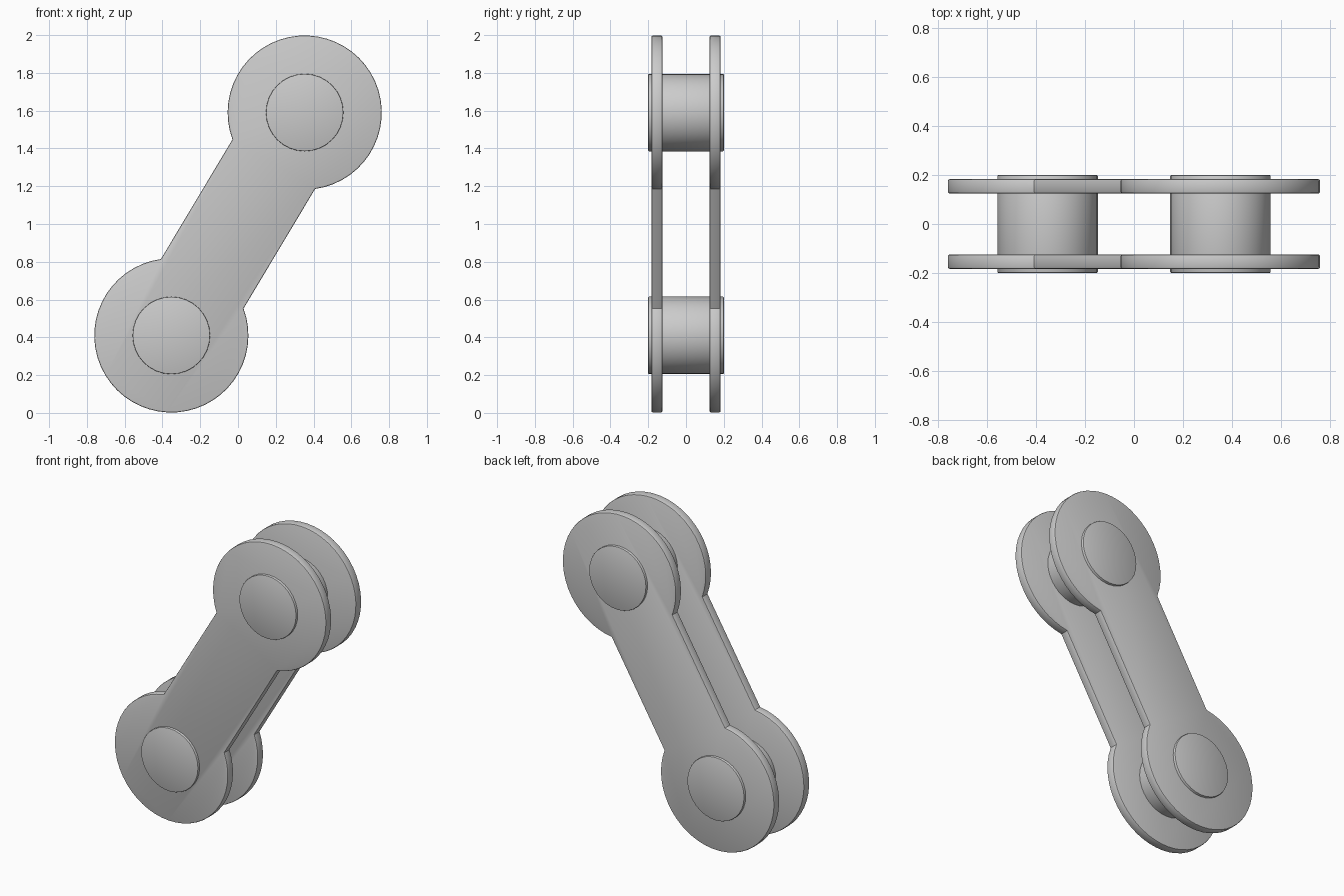
import bpy, bmesh, math
from mathutils import Vector

cube = bpy.data.objects.get("Cube")
if cube:
    bpy.data.objects.remove(cube, do_unlink=True)

steel = bpy.data.materials.new("light grey steel")
steel.use_nodes = True
GREY = (0.6, 0.6, 0.6, 1)
steel.diffuse_color = GREY
steel.node_tree.nodes["Principled BSDF"].inputs["Base Color"].default_value = GREY

LOW, HIGH = Vector((-0.353, 0.41)), Vector((0.353, 1.59))
EYE_R, PIN_R, BAR_HALF = 0.408, 0.205, 0.255
AXIS = math.atan2(HIGH.y - LOW.y, HIGH.x - LOW.x)


def prism(name, outline, y0, y1, bevel):
    """Extrude an (x, z) outline from y0 to y1 and soften its rims."""
    bm = bmesh.new()
    face = bm.faces.new([bm.verts.new((x, y0, z)) for x, z in outline])
    moved = bmesh.ops.extrude_face_region(bm, geom=[face])["geom"]
    verts = [v for v in moved if isinstance(v, bmesh.types.BMVert)]
    bmesh.ops.translate(bm, verts=verts, vec=(0, y1 - y0, 0))
    bmesh.ops.recalc_face_normals(bm, faces=bm.faces)
    rims = [e for e in bm.edges if abs(e.verts[0].co.y - e.verts[1].co.y) < 1e-5]
    bmesh.ops.bevel(bm, geom=rims, offset=bevel, segments=2, profile=0.5,
                    affect='EDGES', clamp_overlap=True)
    mesh = bpy.data.meshes.new(name)
    bm.to_mesh(mesh)
    bm.free()
    mesh.materials.append(steel)
    obj = bpy.data.objects.new(name, mesh)
    bpy.context.collection.objects.link(obj)
    bpy.ops.object.select_all(action='DESELECT')
    obj.select_set(True)
    bpy.context.view_layer.objects.active = obj
    bpy.ops.object.shade_smooth_by_angle(angle=math.radians(35))


def arc(centre, radius, start, sweep, steps):
    return [(centre.x + radius * math.cos(start + sweep * i / steps),
             centre.y + radius * math.sin(start + sweep * i / steps))
            for i in range(steps + 1)]


# Side plates: two round eyes joined by a straight bar
neck = math.asin(BAR_HALF / EYE_R)
sweep = 2 * (math.pi - neck)
outline = (arc(LOW, EYE_R, AXIS + neck, sweep, 40)
           + arc(HIGH, EYE_R, AXIS + math.pi + neck, sweep, 40))
prism("front_plate", outline, -0.183, -0.125, 0.007)
prism("back_plate", outline, 0.125, 0.183, 0.007)

# Pins running through both plates
for name, centre in (("lower_pin", LOW), ("upper_pin", HIGH)):
    prism(name, arc(centre, PIN_R, 0, math.tau, 32)[:-1], -0.2, 0.2, 0.004)
